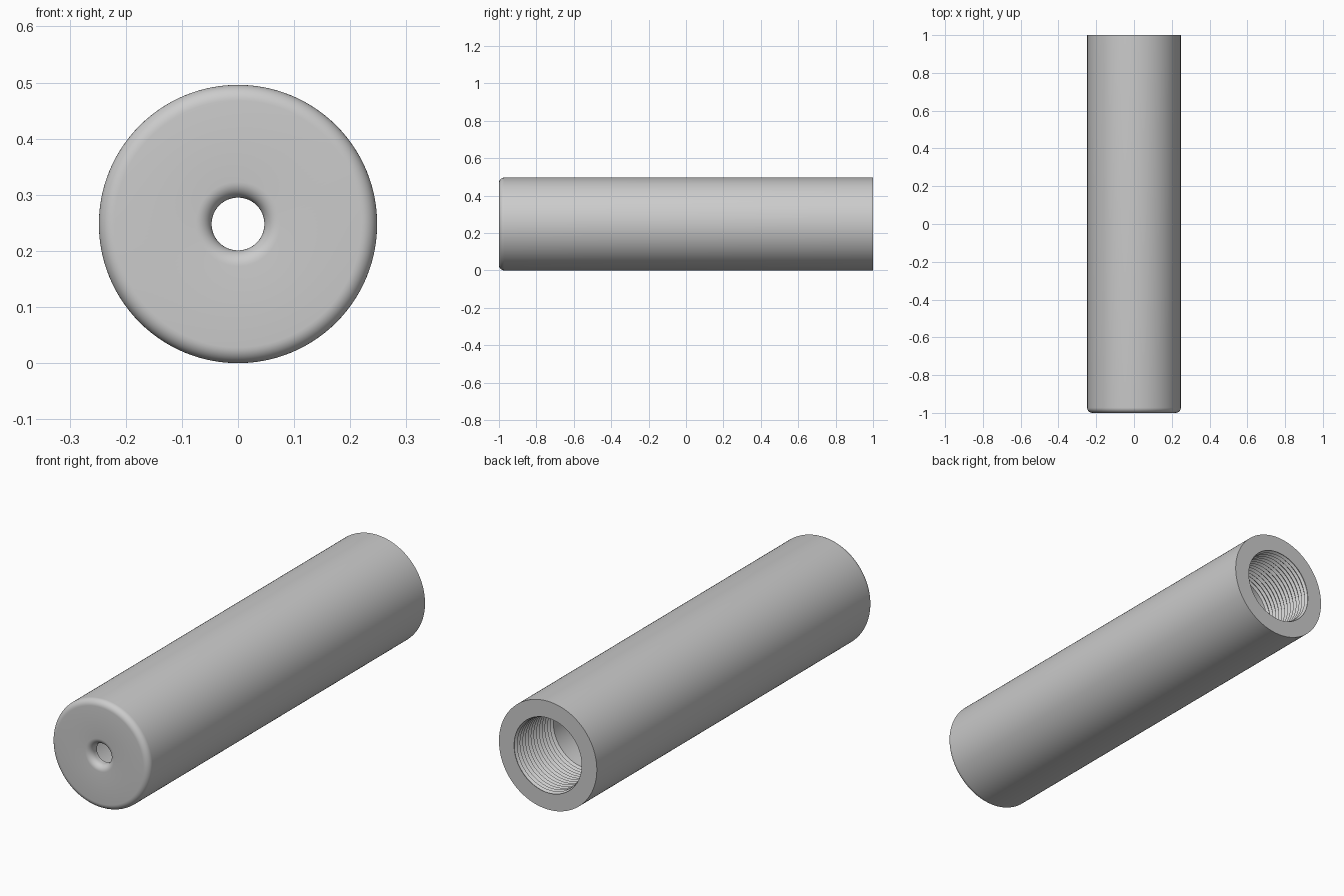
import bpy, bmesh
from math import sin, cos, pi, radians

cube = bpy.data.objects.get("Cube")
if cube:
    bpy.data.objects.remove(cube)

RADIUS, HALF, BORE, HOLE = 0.248, 1.0, 0.165, 0.047
WALL, ROUND, SEGMENTS = 0.045, 0.028, 128
THREAD_START, PITCH, DEPTH = 0.72, 0.02, 0.009


def arc(r, y, radius, start, end, steps=8):
    """Points (radius, y) along a rounded edge, angles in degrees."""
    angles = [radians(start + (end - start) * i / steps) for i in range(steps + 1)]
    return [(r + radius * cos(a), y + radius * sin(a)) for a in angles]


# Front wall: flared small hole, flat face, rounded outer rim
front = -HALF
profile = [(HOLE, front + WALL)]
profile += arc(HOLE + ROUND, front + ROUND, ROUND, 180, 270)
profile += arc(RADIUS - ROUND, front + ROUND, ROUND, 270, 360)

# Open back end
profile += [(RADIUS, HALF), (BORE + DEPTH * 0.7, HALF)]

# Threaded stretch of the bore
turns = round((HALF - THREAD_START) / PITCH)
for i in range(turns):
    y = HALF - i * PITCH
    profile += [(BORE + DEPTH, y - PITCH * 0.25), (BORE, y - PITCH * 0.75)]

# Smooth stretch of the bore, down to the inside of the front wall
profile += [(BORE, THREAD_START - PITCH), (BORE, front + WALL)]

# Revolve the closed profile about the lengthwise axis
bm = bmesh.new()
rings = []
for k in range(SEGMENTS):
    a = 2 * pi * k / SEGMENTS
    rings.append([bm.verts.new((r * cos(a), y, r * sin(a))) for r, y in profile])
count = len(profile)
for k in range(SEGMENTS):
    this, following = rings[k], rings[(k + 1) % SEGMENTS]
    for i in range(count):
        j = (i + 1) % count
        bm.faces.new((this[i], this[j], following[j], following[i]))
bmesh.ops.recalc_face_normals(bm, faces=bm.faces)
mesh = bpy.data.meshes.new("threaded_tube")
bm.to_mesh(mesh)
bm.free()

tube = bpy.data.objects.new("threaded_tube", mesh)
tube.location.z = RADIUS
bpy.context.collection.objects.link(tube)

# Plain grey finish
grey = bpy.data.materials.new("plain_grey")
color = (0.6, 0.6, 0.6, 1)
grey.use_nodes = True
grey.diffuse_color = color
grey.node_tree.nodes["Principled BSDF"].inputs["Base Color"].default_value = color
mesh.materials.append(grey)

bpy.ops.object.select_all(action='DESELECT')
tube.select_set(True)
bpy.context.view_layer.objects.active = tube
bpy.ops.object.shade_smooth_by_angle(angle=radians(30))
